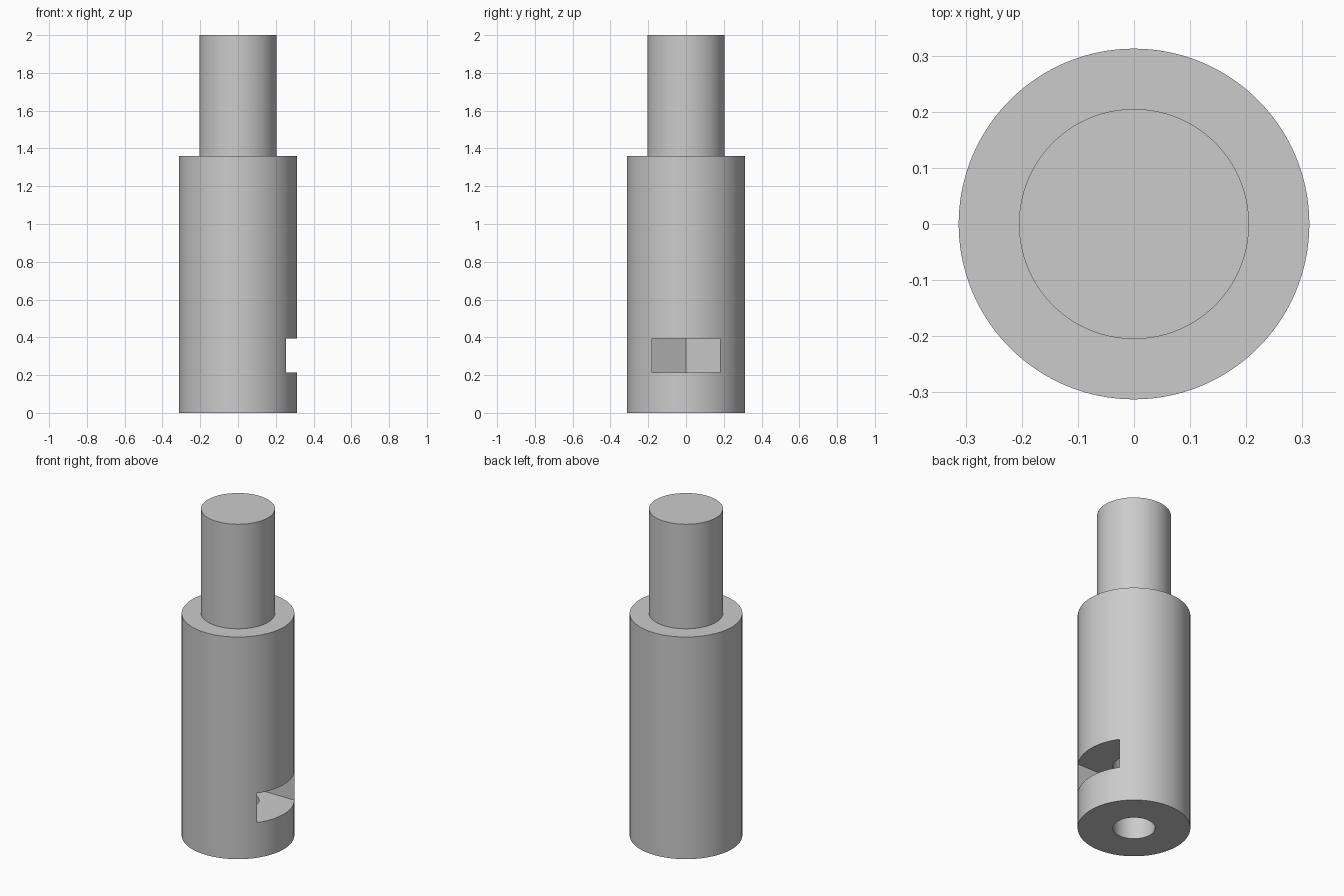
import bpy, bmesh, math

if "Cube" in bpy.data.objects:
    bpy.data.objects.remove(bpy.data.objects["Cube"])

SEG = 128
BODY_R, PIN_R, HOLE_R = 0.3125, 0.205, 0.117
SHOULDER_Z, TOP_Z, HOLE_TOP = 1.36, 2.0, 1.0
SLOT_LOW, SLOT_HIGH, SLOT_HALF = 0.215, 0.395, 0.18


def make_object(name, bm):
    bmesh.ops.recalc_face_normals(bm, faces=bm.faces)
    mesh = bpy.data.meshes.new(name)
    bm.to_mesh(mesh)
    bm.free()
    obj = bpy.data.objects.new(name, mesh)
    bpy.context.collection.objects.link(obj)
    return obj


grey = bpy.data.materials.new("plain grey")
grey.diffuse_color = (0.6, 0.6, 0.6, 1)
grey.use_nodes = True
grey.node_tree.nodes["Principled BSDF"].inputs["Base Color"].default_value = grey.diffuse_color

# Stepped shaft with a blind bolt hole from below
profile = [(HOLE_R, HOLE_TOP), (HOLE_R, 0), (BODY_R, 0),
           (BODY_R, SHOULDER_Z), (PIN_R, SHOULDER_Z), (PIN_R, TOP_Z)]
bm = bmesh.new()
rings = [[bm.verts.new((r * math.cos(2 * math.pi * i / SEG),
                        r * math.sin(2 * math.pi * i / SEG), z))
          for i in range(SEG)] for r, z in profile]
for a, b in zip(rings, rings[1:]):
    for i in range(SEG):
        j = (i + 1) % SEG
        bm.faces.new((a[i], a[j], b[j], b[i]))
bm.faces.new(rings[0])
bm.faces.new(rings[-1])
shaft = make_object("stepped_shaft", bm)
shaft.data.materials.append(grey)

# Side slot for a hex nut: hexagonal inner end, open towards +x
point = SLOT_HALF / math.cos(math.pi / 6)
outline = [(-point, 0), (-point / 2, -SLOT_HALF), (0.5, -SLOT_HALF),
           (0.5, SLOT_HALF), (-point / 2, SLOT_HALF)]
bm = bmesh.new()
base = bm.faces.new([bm.verts.new((x, y, SLOT_LOW)) for x, y in outline])
top = bmesh.ops.extrude_face_region(bm, geom=[base])["geom"]
bmesh.ops.translate(bm, vec=(0, 0, SLOT_HIGH - SLOT_LOW),
                    verts=[g for g in top if isinstance(g, bmesh.types.BMVert)])
cutter = make_object("nut_slot_cutter", bm)
cutter.data.materials.append(grey)
cutter.hide_render = True

# Cut the slot and shade the round surfaces smooth
cut = shaft.modifiers.new("nut_slot", 'BOOLEAN')
cut.operation = 'DIFFERENCE'
cut.solver = 'EXACT'
cut.object = cutter
bpy.ops.object.select_all(action='DESELECT')
bpy.context.view_layer.objects.active = shaft
shaft.select_set(True)
bpy.ops.object.modifier_apply(modifier=cut.name)
bpy.data.objects.remove(cutter)
bpy.ops.object.shade_smooth_by_angle(angle=math.radians(30))
